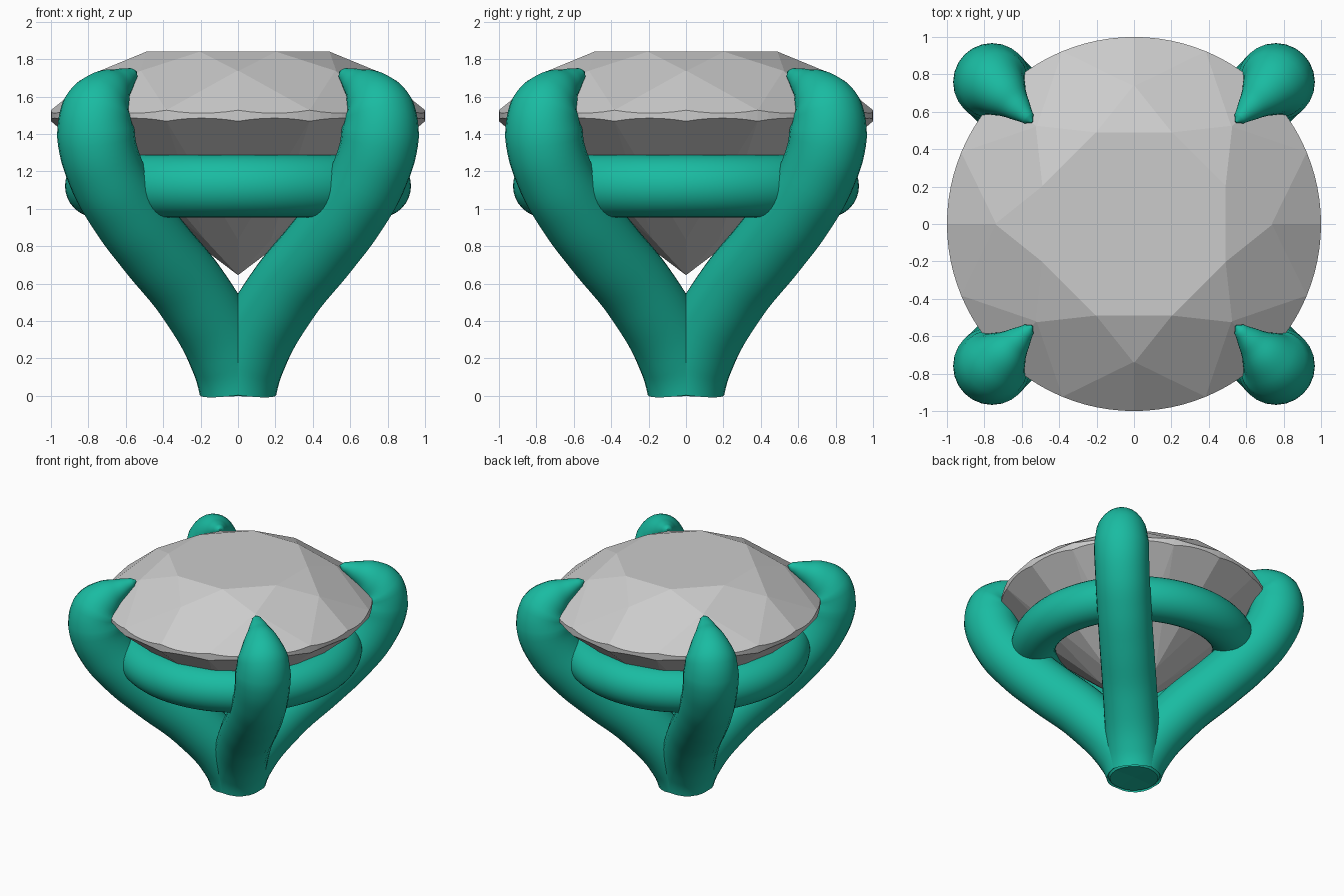
import bpy, bmesh
from math import sin, cos, radians, sqrt
from mathutils import Vector, Matrix
from mathutils.geometry import normal

if "Cube" in bpy.data.objects:
    bpy.data.objects.remove(bpy.data.objects["Cube"])

metal = bpy.data.materials.new("green_metal")
metal.diffuse_color = (0.01, 0.5, 0.36, 1)
metal.use_nodes = True
metal.node_tree.nodes["Principled BSDF"].inputs["Base Color"].default_value = metal.diffuse_color


def polar(r, deg, z):
    return Vector((r * cos(radians(deg)), r * sin(radians(deg)), z))


# Gem: a cylinder blank cut by the facet planes of a round brilliant
bm = bmesh.new()
bmesh.ops.create_cone(bm, cap_ends=True, segments=96, radius1=1, radius2=1, depth=1.6,
                      matrix=Matrix.Translation((0, 0, 1.2)))


def cut(*pts):
    n = normal(pts)
    if n.dot(pts[0] - Vector((0, 0, 1.5))) < 0:
        n = -n
    geom = bm.verts[:] + bm.edges[:] + bm.faces[:]
    res = bmesh.ops.bisect_plane(bm, geom=geom, dist=1e-5, plane_co=pts[0], plane_no=n, clear_outer=True)
    edges = [e for e in res["geom_cut"] if isinstance(e, bmesh.types.BMEdge) and e.is_boundary]
    if edges:
        bmesh.ops.contextual_create(bm, geom=edges)


cut(*[polar(0.53, a, 1.84) for a in (0, 120, 240)])
for k in range(8):
    a, m = 45 * k, 45 * k + 22.5
    # main crown and pavilion facets
    side = polar(0.3, m + 90, 0)
    cut(polar(0.53, m, 1.84), polar(1, m, 1.527), polar(1, m, 1.527) + side)
    cut(polar(0, 0, 0.645), polar(1, m, 1.468), polar(1, m, 1.468) + side)
for k in range(8):
    a = 45 * k
    # star facet, then upper and lower girdle facets
    cut(polar(0.53, a - 22.5, 1.84), polar(0.53, a + 22.5, 1.84), polar(0.74, a, 1.737))
    for s in (-22.5, 22.5):
        cut(polar(0.74, a, 1.737), polar(1, a, 1.527), polar(1, a + s, 1.527))
        cut(polar(0.25, a, 0.645 + 0.823 * 0.25 * 0.924), polar(1, a, 1.468), polar(1, a + s, 1.468))
bmesh.ops.remove_doubles(bm, verts=bm.verts, dist=1e-4)
bmesh.ops.recalc_face_normals(bm, faces=bm.faces)
mesh = bpy.data.meshes.new("gem")
bm.to_mesh(mesh)
bm.free()
bpy.context.collection.objects.link(bpy.data.objects.new("gem", mesh))

# Prongs: tapering tubes on the diagonals; (x = y offset, z, radius)
PATH = [(0.005, 0.005, 0.175), (0.006, 0.03, 0.2), (0.05, 0.2, 0.205), (0.24, 0.54, 0.205), (0.45, 0.8, 0.205),
        (0.6, 1.0, 0.205), (0.71, 1.2, 0.205), (0.76, 1.4, 0.208), (0.75, 1.53, 0.19),
        (0.70, 1.615, 0.14), (0.63, 1.675, 0.08), (0.565, 1.72, 0.035), (0.545, 1.732, 0.006)]


def prong(name, deg):
    cu = bpy.data.curves.new(name, "CURVE")
    cu.dimensions = "3D"
    cu.bevel_depth = 1
    cu.bevel_resolution = 10
    cu.resolution_u = 6
    cu.use_fill_caps = True
    sp = cu.splines.new("BEZIER")
    sp.bezier_points.add(len(PATH) - 1)
    for p, (x, z, r) in zip(sp.bezier_points, PATH):
        p.co = polar(x * sqrt(2), deg, z)
        p.radius = r
        p.handle_left_type = p.handle_right_type = "AUTO"
    ob = bpy.data.objects.new(name, cu)
    bpy.context.collection.objects.link(ob)
    finish(ob)


def finish(ob):
    bpy.ops.object.select_all(action="DESELECT")
    ob.select_set(True)
    bpy.context.view_layer.objects.active = ob
    if ob.type == "CURVE":
        bpy.ops.object.convert(target="MESH")
        ob = bpy.context.object
    ob.data.materials.clear()
    ob.data.materials.append(metal)
    bpy.ops.object.shade_smooth_by_angle(angle=radians(50))


for name, deg in (("back_right", 45), ("back_left", 135), ("front_left", 225), ("front_right", 315)):
    prong(name + "_prong", deg)

# Gallery ring under the gem
bpy.ops.mesh.primitive_torus_add(major_radius=0.757, minor_radius=0.168, major_segments=96,
                                 minor_segments=32, location=(0, 0, 1.122))
ring = bpy.context.object
ring.name = "gallery_ring"
finish(ring)
